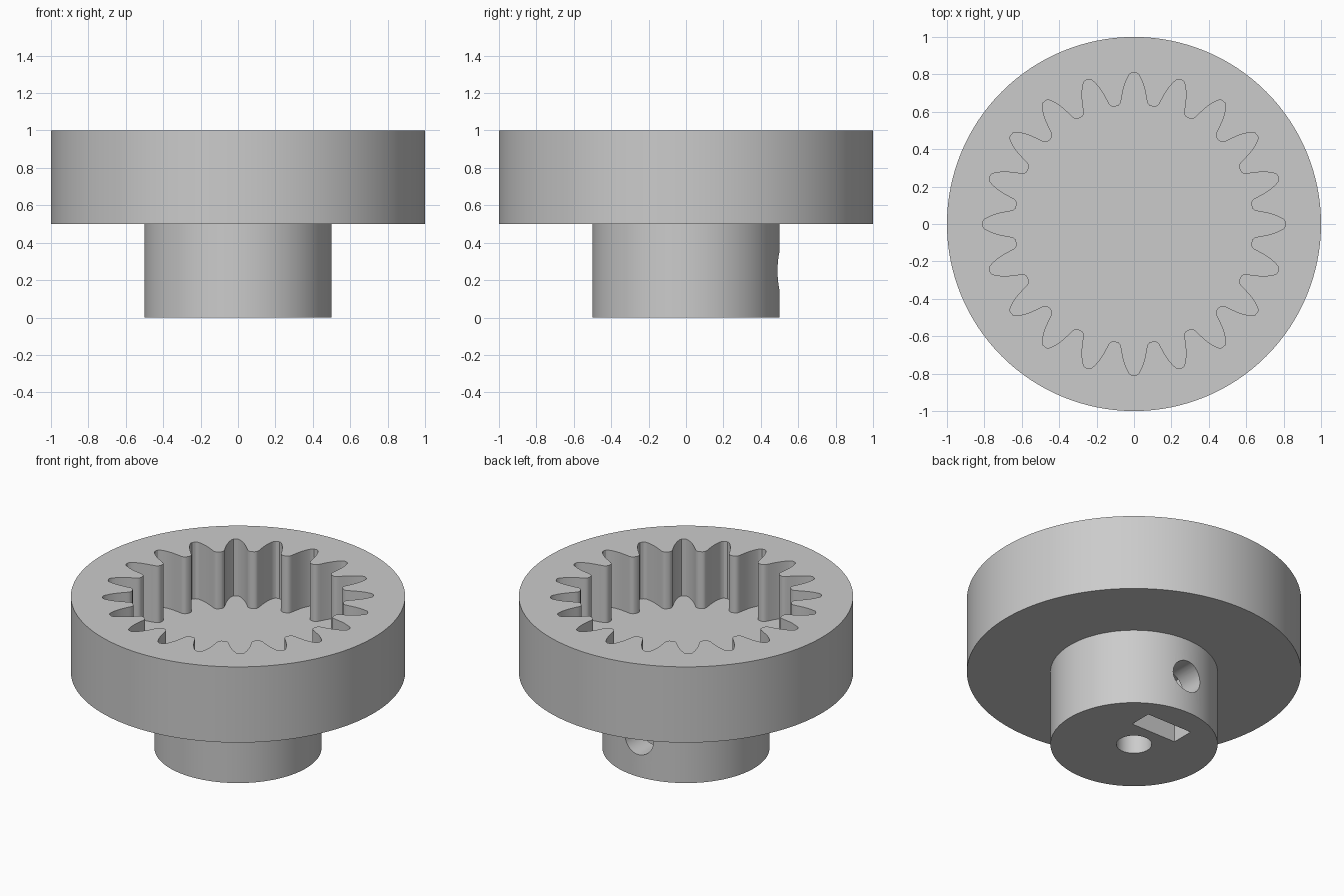
import bpy
import bmesh
from math import cos, sin, pi, radians
from mathutils import Matrix

cube = bpy.data.objects.get("Cube")
if cube:
    bpy.data.objects.remove(cube, do_unlink=True)

TEETH = 20
FLOOR = 0.625


def add_object(name, bm):
    bmesh.ops.recalc_face_normals(bm, faces=bm.faces[:])
    mesh = bpy.data.meshes.new(name)
    bm.to_mesh(mesh)
    bm.free()
    obj = bpy.data.objects.new(name, mesh)
    bpy.context.collection.objects.link(obj)
    return obj


def prism(name, outline, z0, z1):
    """Extrude a closed xy outline from z0 up to z1."""
    bm = bmesh.new()
    face = bm.faces.new([bm.verts.new((x, y, z0)) for x, y in outline])
    top = bmesh.ops.extrude_face_region(bm, geom=[face])["geom"]
    verts = [v for v in top if isinstance(v, bmesh.types.BMVert)]
    bmesh.ops.translate(bm, verts=verts, vec=(0, 0, z1 - z0))
    return add_object(name, bm)


def circle(radius, count):
    return [(radius * cos(2 * pi * i / count), radius * sin(2 * pi * i / count))
            for i in range(count)]


# Stepped body: wide ring on a narrower hub, made as one revolved solid
profile = [(0, 0), (0.5, 0), (0.5, 0.5), (1, 0.5), (1, 1), (0, 1)]
bm = bmesh.new()
verts = [bm.verts.new((r, 0, z)) for r, z in profile]
edges = [bm.edges.new(pair) for pair in zip(verts, verts[1:])]
bmesh.ops.spin(bm, geom=verts + edges, axis=(0, 0, 1), cent=(0, 0, 0),
               angle=2 * pi, steps=128, use_merge=True)
bmesh.ops.remove_doubles(bm, verts=bm.verts[:], dist=0.0001)
bmesh.ops.dissolve_limit(bm, angle_limit=radians(0.5),
                         verts=bm.verts[:], edges=bm.edges[:])
body = add_object("internal_gear_body", bm)

# Half of one tooth gap: (radius, half angle in degrees), tooth tip to gap root
flank = [(0.637, 8.2), (0.640, 7.3), (0.647, 6.6), (0.657, 6.1), (0.672, 5.75),
         (0.695, 5.2), (0.72, 4.6), (0.745, 3.9), (0.77, 3.05), (0.79, 2.25),
         (0.803, 1.6), (0.81, 0.8)]
gap = [(r, -a) for r, a in flank] + [(r, a) for r, a in reversed(flank)]
outline = []
for i in range(TEETH):
    for r, a in gap:
        t = 2 * pi * i / TEETH + radians(a)
        outline.append((r * cos(t), r * sin(t)))

# Cutters: toothed recess, shaft bore, nut slot and radial screw hole
recess = prism("recess_cutter", outline, FLOOR, 1.2)
bore = prism("bore_cutter", circle(0.106, 48), -0.1, 0.5)
slot = prism("slot_cutter", [(-0.165, 0.18), (0.165, 0.18),
                             (0.165, 0.33), (-0.165, 0.33)], -0.1, 0.415)
screw = prism("screw_cutter", circle(0.104, 48), 0, 0.7)
screw.data.transform(Matrix.Translation((0, 0, 0.25)) @ Matrix.Rotation(-pi / 2, 4, "X"))

cutters = [recess, bore, slot, screw]
for cutter in cutters:
    cutter.hide_render = True
    mod = body.modifiers.new(cutter.name, "BOOLEAN")
    mod.operation = "DIFFERENCE"
    mod.solver = "EXACT"
    mod.object = cutter

# Bake the cuts and drop the cutters
bpy.context.view_layer.update()
graph = bpy.context.evaluated_depsgraph_get()
result = bpy.data.meshes.new_from_object(body.evaluated_get(graph))
body.modifiers.clear()
body.data = result
for cutter in cutters:
    bpy.data.objects.remove(cutter, do_unlink=True)

# Plain grey material
grey = bpy.data.materials.new("light_grey")
grey.use_nodes = True
colour = (0.6, 0.6, 0.6, 1)
grey.diffuse_color = colour
grey.node_tree.nodes["Principled BSDF"].inputs["Base Color"].default_value = colour
body.data.materials.clear()
body.data.materials.append(grey)

# Smooth curved walls, crisp rims
bpy.ops.object.select_all(action="DESELECT")
body.select_set(True)
bpy.context.view_layer.objects.active = body
bpy.ops.object.shade_smooth_by_angle(angle=radians(30))
